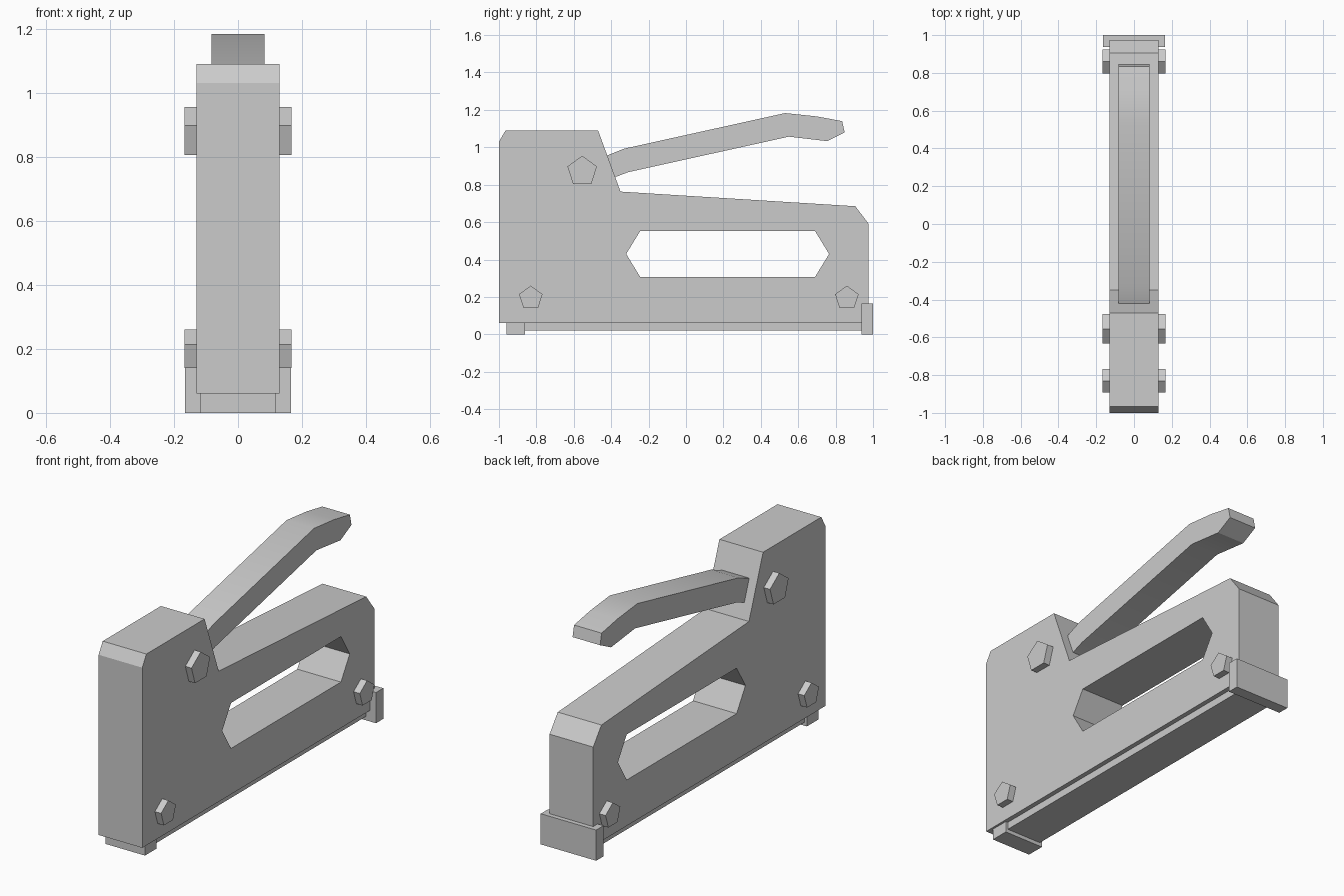
import bpy
import bmesh
import math

if "Cube" in bpy.data.objects:
    bpy.data.objects.remove(bpy.data.objects["Cube"], do_unlink=True)

GREY = (0.6, 0.6, 0.6, 1.0)
steel = bpy.data.materials.new("grey_steel")
steel.use_nodes = True
steel.diffuse_color = GREY
steel.node_tree.nodes["Principled BSDF"].inputs["Base Color"].default_value = GREY


def slab(name, half_width, outline, hole=None, smooth=False):
    """Extrude a (y, z) outline, with an optional hole, across x."""
    bm = bmesh.new()
    for loop in filter(None, (outline, hole)):
        verts = [bm.verts.new((-half_width, y, z)) for y, z in loop]
        for a, b in zip(verts, verts[1:] + verts[:1]):
            bm.edges.new((a, b))
    bmesh.ops.triangle_fill(bm, edges=bm.edges[:], use_beauty=True, normal=(-1, 0, 0))
    ext = bmesh.ops.extrude_face_region(bm, geom=bm.faces[:])["geom"]
    moved = [g for g in ext if isinstance(g, bmesh.types.BMVert)]
    bmesh.ops.translate(bm, verts=moved, vec=(2 * half_width, 0, 0))
    bmesh.ops.dissolve_limit(bm, angle_limit=0.01, verts=bm.verts[:], edges=bm.edges[:])
    bmesh.ops.recalc_face_normals(bm, faces=bm.faces[:])
    mesh = bpy.data.meshes.new(name)
    bm.to_mesh(mesh)
    bm.free()
    mesh.materials.append(steel)
    obj = bpy.data.objects.new(name, mesh)
    bpy.context.collection.objects.link(obj)
    if smooth:
        bpy.ops.object.select_all(action="DESELECT")
        obj.select_set(True)
        bpy.context.view_layer.objects.active = obj
        bpy.ops.object.shade_smooth_by_angle(angle=math.radians(30))
    return obj


def box(name, half_width, y0, y1, z0, z1):
    return slab(name, half_width, [(y0, z0), (y1, z0), (y1, z1), (y0, z1)])


def pin(name, y, z, radius):
    """Five-sided pin running through the body, point up."""
    angles = [math.radians(90 + 72 * i) for i in range(5)]
    return slab(name, 0.167, [(y + radius * math.cos(a), z + radius * math.sin(a))
                              for a in angles])


# Body with the hand opening
slab("body", 0.13,
     [(-1, 0.06), (-1, 1.03), (-0.965, 1.09), (-0.47, 1.09), (-0.35, 0.763),
      (0.905, 0.685), (0.975, 0.593), (0.975, 0.06)],
     hole=[(-0.32, 0.43), (-0.245, 0.552), (0.69, 0.552),
           (0.765, 0.43), (0.69, 0.307), (-0.245, 0.307)])

# Squeeze lever, its root buried in the body
slab("lever", 0.082,
     [(-0.5, 0.92), (-0.42, 0.957), (-0.33, 0.993), (0.53, 1.183), (0.7, 1.165),
      (0.835, 1.14), (0.848, 1.08), (0.755, 1.033), (0.55, 1.057),
      (-0.31, 0.867), (-0.38, 0.84), (-0.48, 0.8)], smooth=True)

# Magazine rail, nose and end cap
box("magazine_rail", 0.105, -0.9, 0.96, 0.02, 0.07)
box("nose", 0.118, -0.96, -0.86, 0, 0.07)
box("end_cap", 0.165, 0.938, 1, 0, 0.165)

# Pins
pin("lever_pin", -0.555, 0.872, 0.083)
pin("front_pin", -0.83, 0.194, 0.066)
pin("rear_pin", 0.86, 0.194, 0.066)
